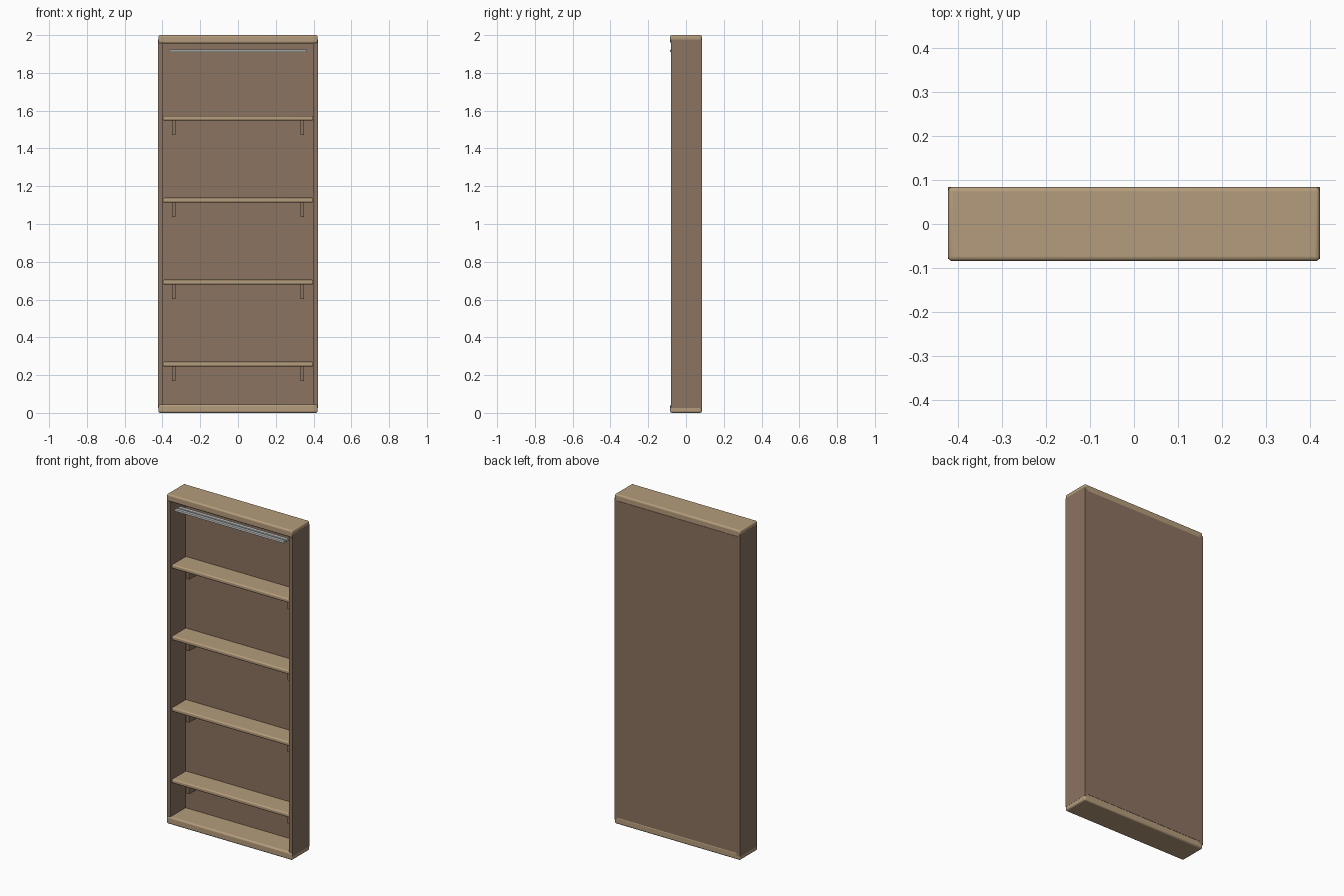
import bpy, bmesh

if "Cube" in bpy.data.objects:
    bpy.data.objects.remove(bpy.data.objects["Cube"])


def material(name, rgb):
    m = bpy.data.materials.new(name)
    m.diffuse_color = (*rgb, 1.0)
    m.use_nodes = True
    m.node_tree.nodes["Principled BSDF"].inputs["Base Color"].default_value = m.diffuse_color
    return m


light_wood = material("light wood", (0.46, 0.335, 0.20))
dark_wood = material("dark wood", (0.26, 0.172, 0.117))
metal = material("pale metal", (0.62, 0.65, 0.64))


def box(name, x, y, z, mat, bevel=0.0):
    """Box from (min, max) ranges, optionally with rounded edges."""
    bm = bmesh.new()
    bmesh.ops.create_cube(bm, size=1)
    for v in bm.verts:
        for i, (lo, hi) in enumerate((x, y, z)):
            v.co[i] = lo if v.co[i] < 0 else hi
    mesh = bpy.data.meshes.new(name)
    bm.to_mesh(mesh)
    bm.free()
    ob = bpy.data.objects.new(name, mesh)
    bpy.context.collection.objects.link(ob)
    mesh.materials.append(mat)
    if bevel:
        mod = ob.modifiers.new("rounded edges", 'BEVEL')
        mod.width = bevel
        mod.segments = 4
        bpy.ops.object.select_all(action='DESELECT')
        ob.select_set(True)
        bpy.context.view_layer.objects.active = ob
        bpy.ops.object.shade_smooth_by_angle()
    return ob


W, D = 0.422, 0.084

# rounded top and bottom slabs
box("bottom_slab", (-W, W), (-D, D), (0, 0.045), light_wood, 0.01)
box("top_slab", (-W, W), (-D, D), (1.956, 2.0), light_wood, 0.01)

# carcass: back and two sides
box("back_panel", (-0.40, 0.40), (0.066, D), (0.04, 1.961), dark_wood)
for side, s in (("left", -1), ("right", 1)):
    xs = sorted((s * 0.398, s * (W + 0.0005)))
    box(side + "_side_panel", xs, (-0.079, D), (0.025, 1.977), dark_wood)

# four shelves, each on two brackets
for i in range(4):
    z = 0.246 + i * 0.434
    box(f"shelf_{i + 1}", (-0.398, 0.398), (-0.07, 0.067), (z, z + 0.025), light_wood, 0.008)
    for side, s in (("left", -1), ("right", 1)):
        box(f"{side}_bracket_{i + 1}", (s * 0.34 - 0.01, s * 0.34 + 0.01),
            (0.003, 0.067), (z - 0.077, z + 0.005), dark_wood)

# light rail under the top: base plate with two raised lips
box("light_rail_base", (-0.366, 0.366), (-0.084, -0.036), (1.91, 1.917), metal)
box("light_rail_front_lip", (-0.366, 0.366), (-0.0845, -0.066), (1.91, 1.923), metal, 0.003)
box("light_rail_back_lip", (-0.366, 0.366), (-0.056, -0.0355), (1.91, 1.923), metal, 0.003)
